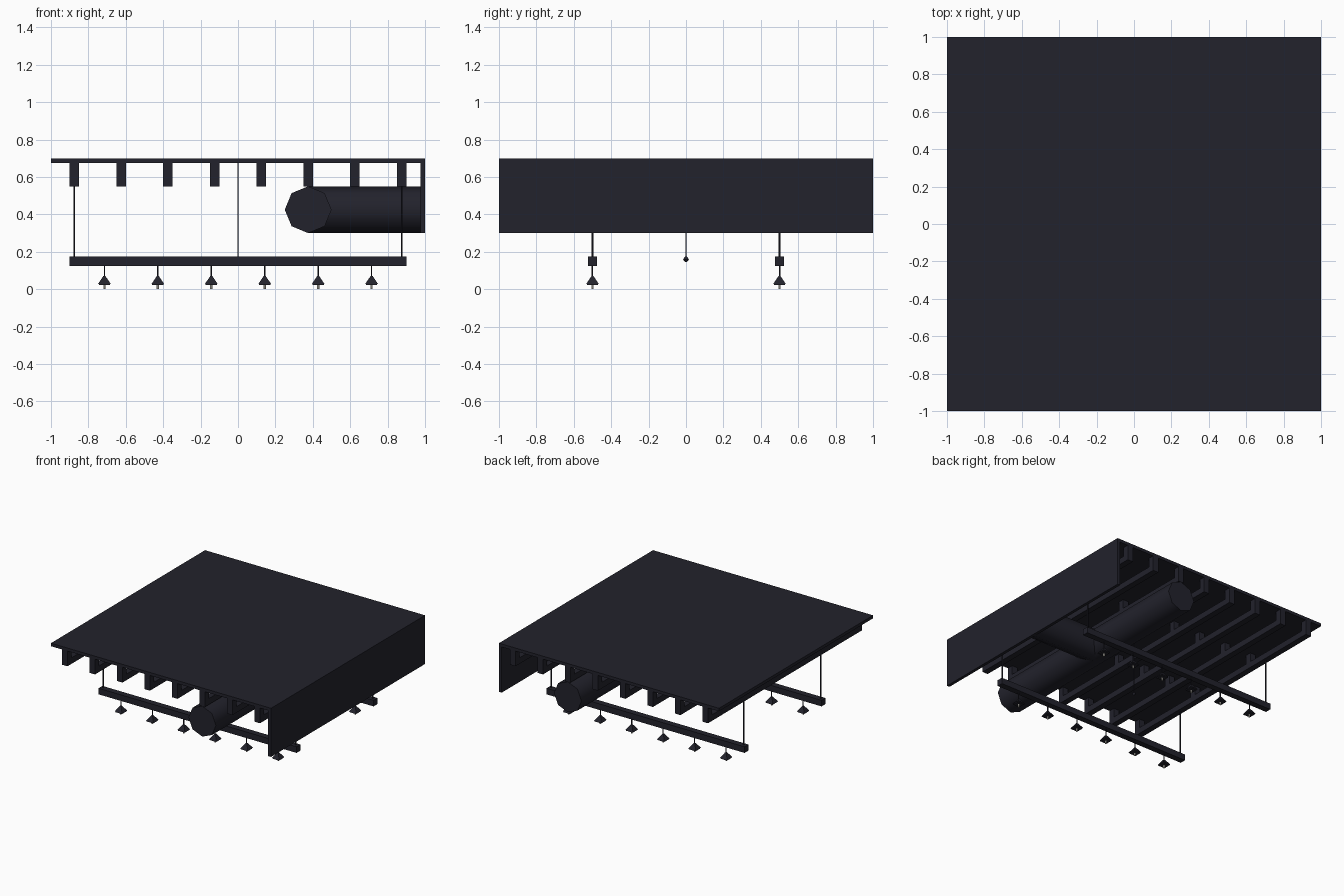
import bpy, bmesh, math
from mathutils import Matrix, Vector

if "Cube" in bpy.data.objects:
    bpy.data.objects.remove(bpy.data.objects["Cube"])


def material(name, rgb):
    m = bpy.data.materials.new(name)
    m.diffuse_color = (*rgb, 1)
    m.use_nodes = True
    m.node_tree.nodes["Principled BSDF"].inputs["Base Color"].default_value = m.diffuse_color
    return m


DARK = material("charcoal", (0.016, 0.016, 0.025))
LIGHT = material("lamp_white", (0.8, 0.78, 0.7))


def finish(name, bm, mat):
    bmesh.ops.recalc_face_normals(bm, faces=bm.faces)
    me = bpy.data.meshes.new(name)
    bm.to_mesh(me)
    bm.free()
    me.materials.append(mat)
    ob = bpy.data.objects.new(name, me)
    bpy.context.collection.objects.link(ob)
    return ob


def add_box(bm, lo, hi):
    lo, hi = Vector(lo), Vector(hi)
    mat = Matrix.Translation((lo + hi) / 2) @ Matrix.Diagonal((*(hi - lo), 1))
    bmesh.ops.create_cube(bm, size=1, matrix=mat)


def add_cone(bm, a, b, r1, r2, sides, turn=0):
    a, b = Vector(a), Vector(b)
    rot = (b - a).to_track_quat('Z', 'Y').to_matrix().to_4x4()
    mat = Matrix.Translation((a + b) / 2) @ rot @ Matrix.Rotation(turn, 4, 'Z')
    bmesh.ops.create_cone(bm, cap_ends=True, segments=sides, radius1=r1,
                          radius2=r2, depth=(b - a).length, matrix=mat)


def box(name, lo, hi):
    bm = bmesh.new()
    add_box(bm, lo, hi)
    return finish(name, bm, DARK)


# Ceiling slab and side wall
box("ceiling_slab", (-1, -1, 0.675), (1, 1, 0.7))
box("side_wall", (0.975, -1, 0.3), (1, 1, 0.675))

# Open joists: bottom chord with short posts up to the slab
for i in range(8):
    x = -0.875 + 0.25 * i
    bm = bmesh.new()
    add_box(bm, (x - 0.025, -1, 0.55), (x + 0.025, 1, 0.6))
    for y in (-0.975, -0.325, 0.325, 0.975):
        add_box(bm, (x - 0.025, y - 0.025, 0.6), (x + 0.025, y + 0.025, 0.675))
    finish(f"ceiling_joist_{i + 1}", bm, DARK)

# Eight-sided ducts, smooth along their length
for name, a, b in (("main_duct", (0.375, -1, 0.425), (0.375, 1, 0.425)),
                   ("branch_duct", (0.375, 0, 0.425), (0.975, 0, 0.425))):
    bm = bmesh.new()
    add_cone(bm, a, b, 0.125, 0.125, 8)
    ob = finish(name, bm, DARK)
    for o in bpy.context.selected_objects:
        o.select_set(False)
    ob.select_set(True)
    bpy.context.view_layer.objects.active = ob
    bpy.ops.object.shade_smooth_by_angle(angle=math.radians(60))

# Hanging lamp rails with wires, shades and bulbs
for side, y in (("front", -0.5), ("back", 0.5)):
    box(f"{side}_lamp_rail", (-0.9, y - 0.025, 0.125), (0.9, y + 0.025, 0.175))
    bm = bmesh.new()
    for x in (-0.875, 0.875):
        add_cone(bm, (x, y, 0.175), (x, y, 0.56), 0.005, 0.005, 6)
    finish(f"{side}_rail_wires", bm, DARK)
    shades, bulbs = bmesh.new(), bmesh.new()
    for i in range(6):
        x = (i - 2.5) * 2 / 7
        add_cone(shades, (x, y, 0.06), (x, y, 0.13), 0.004, 0.004, 6)
        add_cone(shades, (x, y, 0.028), (x, y, 0.07), 0.048, 0.008, 4, math.pi / 4)
        add_box(shades, (x - 0.03, y - 0.03, 0.022), (x + 0.03, y + 0.03, 0.028))
        add_cone(bulbs, (x, y, 0), (x, y, 0.024), 0.006, 0.006, 8)
    finish(f"{side}_lamp_shades", shades, DARK)
    finish(f"{side}_lamp_bulbs", bulbs, LIGHT)

# Central pull cord with a small faceted knob
bm = bmesh.new()
add_cone(bm, (0, 0, 0.16), (0, 0, 0.68), 0.003, 0.003, 6)
finish("pull_cord", bm, DARK)
bm = bmesh.new()
add_cone(bm, (0, 0, 0.16), (0, 0, 0.175), 0.017, 0.003, 8)
add_cone(bm, (0, 0, 0.145), (0, 0, 0.16), 0.003, 0.017, 8)
finish("cord_knob", bm, DARK)
